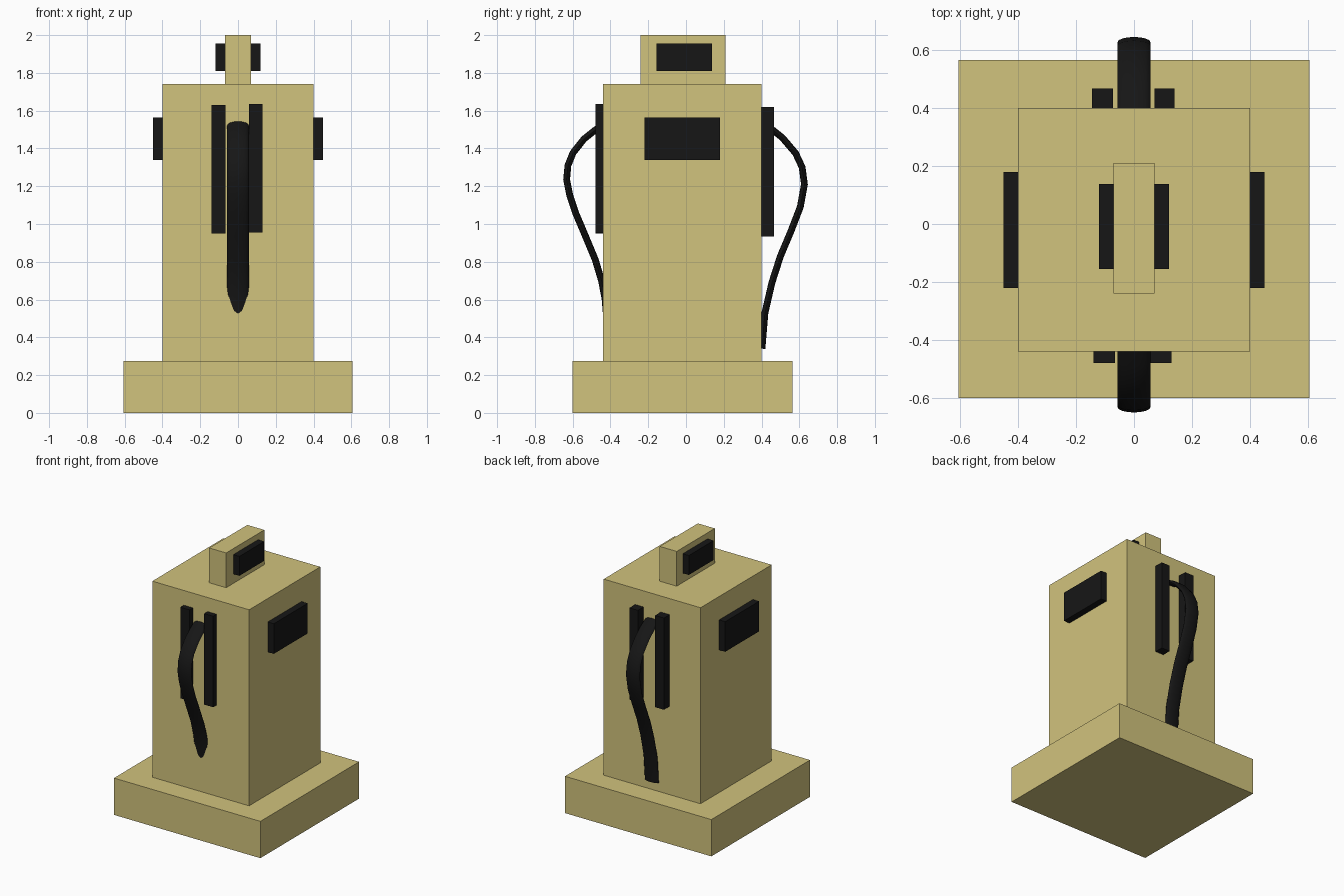
import bpy, bmesh, math
from mathutils import Vector

if "Cube" in bpy.data.objects:
    bpy.data.objects.remove(bpy.data.objects["Cube"])


def material(name, color):
    m = bpy.data.materials.new(name)
    m.diffuse_color = (*color, 1)
    m.use_nodes = True
    m.node_tree.nodes["Principled BSDF"].inputs["Base Color"].default_value = m.diffuse_color
    return m


TAN = material("tan_paint", (0.64, 0.546, 0.205))
BLACK = material("black_rubber", (0.008, 0.008, 0.008))


def add_object(name, bm, mat):
    bmesh.ops.recalc_face_normals(bm, faces=bm.faces)
    mesh = bpy.data.meshes.new(name)
    bm.to_mesh(mesh)
    bm.free()
    mesh.materials.append(mat)
    obj = bpy.data.objects.new(name, mesh)
    bpy.context.collection.objects.link(obj)
    return obj


def box(name, xs, ys, zs, mat):
    bm = bmesh.new()
    bmesh.ops.create_cube(bm, size=1)
    for v in bm.verts:
        v.co = [r[0] if c < 0 else r[1] for c, r in zip(v.co, (xs, ys, zs))]
    return add_object(name, bm, mat)


def hose(name, path, half_width=0.057, half_thick=0.018, sides=16):
    """Sweep a flattened oval along a path in the y-z plane."""
    bm = bmesh.new()
    pts = [Vector((0, y, z)) for y, z in path]
    rings = []
    for i, p in enumerate(pts):
        t = (pts[min(i + 1, len(pts) - 1)] - pts[max(i - 1, 0)]).normalized()
        n = Vector((0, -t.z, t.y))
        ring = []
        for k in range(sides):
            a = math.tau * k / sides
            ring.append(bm.verts.new(p + Vector((half_width * math.cos(a), 0, 0))
                                     + n * half_thick * math.sin(a)))
        rings.append(ring)
    for a, b in zip(rings, rings[1:]):
        for k in range(sides):
            j = (k + 1) % sides
            bm.faces.new((a[k], a[j], b[j], b[k]))
    bm.faces.new(rings[0])
    bm.faces.new(rings[-1])
    obj = add_object(name, bm, BLACK)
    bpy.ops.object.select_all(action='DESELECT')
    obj.select_set(True)
    bpy.context.view_layer.objects.active = obj
    bpy.ops.object.shade_smooth_by_angle(angle=math.radians(40))
    return obj


# Plinth, cabinet and top sign
box("base", (-0.605, 0.605), (-0.60, 0.565), (0, 0.275), TAN)
box("cabinet", (-0.40, 0.40), (-0.44, 0.40), (0.275, 1.74), TAN)
box("top_sign", (-0.07, 0.07), (-0.24, 0.21), (1.74, 2.0), TAN)

# Panels on both sides
for side, s in (("left", -1), ("right", 1)):
    box(f"display_{side}", sorted((s * 0.40, s * 0.45)), (-0.22, 0.18), (1.34, 1.565), BLACK)
    box(f"sign_panel_{side}", sorted((s * 0.07, s * 0.12)), (-0.155, 0.138), (1.81, 1.955), BLACK)

# Nozzle holder bars, front and back
box("front_bar_left", (-0.14, -0.065), (-0.48, -0.44), (0.95, 1.63), BLACK)
box("front_bar_right", (0.057, 0.13), (-0.48, -0.44), (0.955, 1.635), BLACK)
box("back_bar_left", (-0.145, -0.072), (0.40, 0.467), (0.935, 1.62), BLACK)
box("back_bar_right", (0.07, 0.14), (0.40, 0.467), (0.935, 1.62), BLACK)

# Hoses
hose("front_hose", [(-0.41, 1.54), (-0.48, 1.498), (-0.54, 1.45), (-0.598, 1.377),
                    (-0.625, 1.31), (-0.632, 1.235), (-0.615, 1.15), (-0.585, 1.06),
                    (-0.534, 0.94), (-0.48, 0.81), (-0.447, 0.70), (-0.428, 0.60),
                    (-0.42, 0.50)])
hose("back_hose", [(0.38, 1.545), (0.45, 1.505), (0.51, 1.457), (0.58, 1.375),
                   (0.615, 1.30), (0.627, 1.21), (0.605, 1.09), (0.555, 0.96),
                   (0.50, 0.83), (0.455, 0.69), (0.418, 0.53), (0.402, 0.34)])
